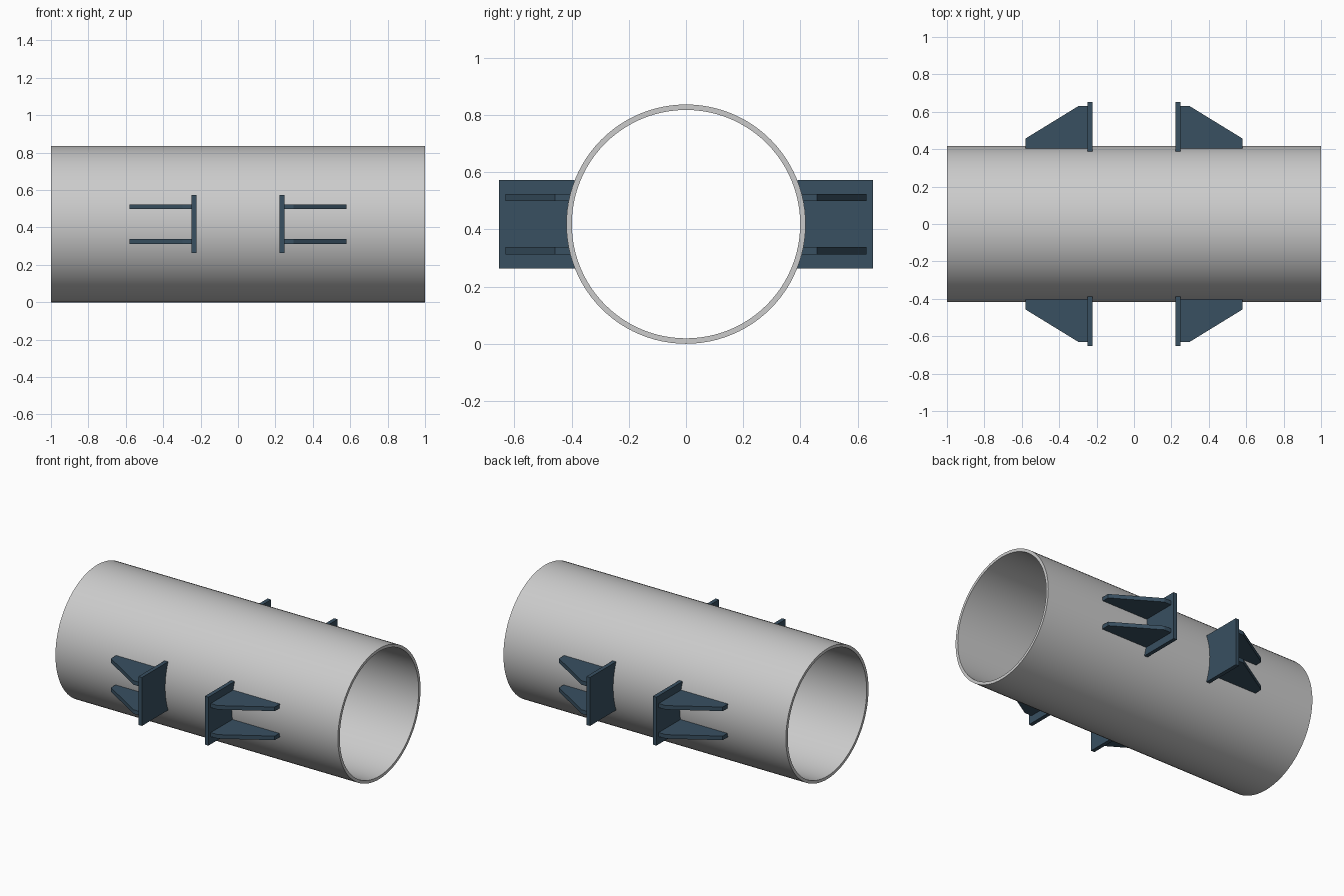
import bpy, bmesh, math

if "Cube" in bpy.data.objects:
    bpy.data.objects.remove(bpy.data.objects["Cube"])

R, R_IN, HALF = 0.418, 0.399, 1.0
SEG = 96

steel = bpy.data.materials.new("dark_blue_steel")
steel.diffuse_color = (0.04, 0.08, 0.12, 1)
steel.use_nodes = True
steel.node_tree.nodes["Principled BSDF"].inputs["Base Color"].default_value = steel.diffuse_color


def pipe_y(dz):
    """Pipe surface y at height dz from the axis."""
    return math.sqrt(R * R - dz * dz)


def loft(name, rings, closed=False, mat=None):
    """Join equal rings of points; cap the ends unless closed."""
    bm = bmesh.new()
    vs = [[bm.verts.new(p) for p in ring] for ring in rings]
    pairs = list(zip(vs, vs[1:])) + ([(vs[-1], vs[0])] if closed else [])
    for a, b in pairs:
        for i in range(len(a)):
            j = (i + 1) % len(a)
            bm.faces.new((a[i], a[j], b[j], b[i]))
    if not closed:
        bm.faces.new(vs[0])
        bm.faces.new(vs[-1])
    bmesh.ops.recalc_face_normals(bm, faces=bm.faces)
    me = bpy.data.meshes.new(name)
    bm.to_mesh(me)
    bm.free()
    ob = bpy.data.objects.new(name, me)
    bpy.context.collection.objects.link(ob)
    ob.location.z = R
    if mat:
        me.materials.append(mat)
    return ob


# Hollow pipe along x
def circle(x, r):
    return [(x, r * math.cos(2 * math.pi * i / SEG), r * math.sin(2 * math.pi * i / SEG))
            for i in range(SEG)]


pipe = loft("pipe", [circle(-HALF, R), circle(HALF, R), circle(HALF, R_IN), circle(-HALF, R_IN)],
            closed=True)
bpy.context.view_layer.objects.active = pipe
pipe.select_set(True)
bpy.ops.object.shade_smooth_by_angle(angle=math.radians(30))

# Four lug brackets: a saddle-cut plate backed by two tapered gussets
PLATE_H = 0.155
for sx, xn in ((-1, "left"), (1, "right")):
    for sy, yn in ((-1, "front"), (1, "back")):
        tag = f"{yn}_{xn}"
        arc = [-PLATE_H + 2 * PLATE_H * i / 12 for i in range(13)]
        prof = [(pipe_y(z), z) for z in arc] + [(0.653, PLATE_H), (0.653, -PLATE_H)]
        loft(f"lug_plate_{tag}",
             [[(sx * x, sy * y, z) for y, z in prof] for x in (0.223, 0.248)], mat=steel)

        for sz, zn in ((-1, "lower"), (1, "upper")):
            rings = []
            for z in (0.08, 0.106):
                y0 = pipe_y(z)
                pts = [(0.248, y0), (0.58, y0), (0.58, 0.457), (0.298, 0.63), (0.248, 0.63)]
                rings.append([(sx * x, sy * y, sz * z) for x, y in pts])
            loft(f"{zn}_gusset_{tag}", rings, mat=steel)
